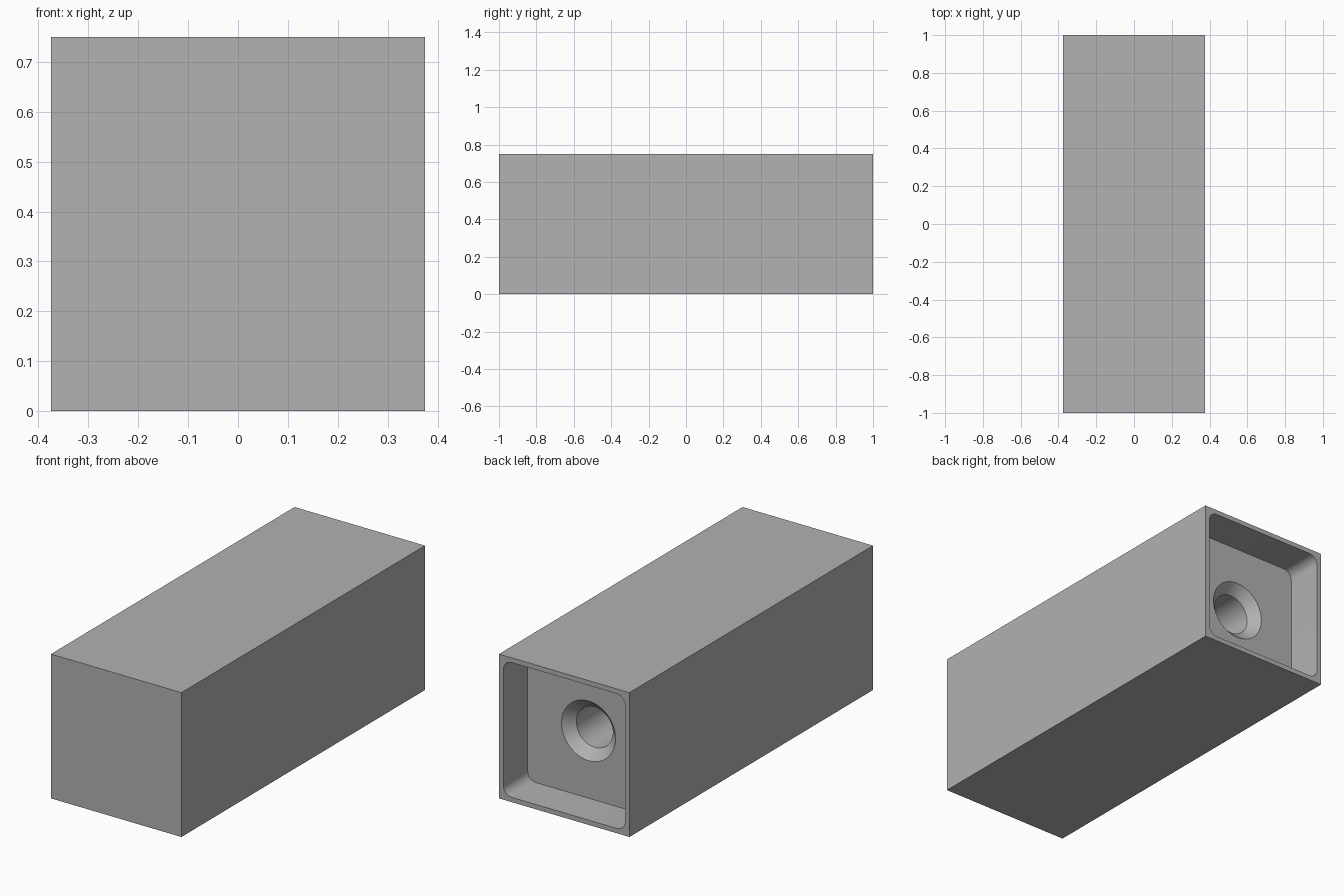
import bpy, bmesh, math
from mathutils import Vector, Matrix

cube = bpy.data.objects.get("Cube")
if cube:
    bpy.data.objects.remove(cube, do_unlink=True)

WIDTH, LENGTH = 0.75, 2.0
WALL, POCKET_DEPTH, CORNER = 0.025, 0.2, 0.05
FLOOR = LENGTH / 2 - POCKET_DEPTH
MID = WIDTH / 2

grey = bpy.data.materials.new("plain grey")
grey.use_nodes = True
grey.diffuse_color = (0.445, 0.445, 0.445, 1)
grey.node_tree.nodes["Principled BSDF"].inputs["Base Color"].default_value = grey.diffuse_color


def make_object(name, bm):
    bmesh.ops.recalc_face_normals(bm, faces=bm.faces)
    mesh = bpy.data.meshes.new(name)
    bm.to_mesh(mesh)
    bm.free()
    mesh.materials.append(grey)
    obj = bpy.data.objects.new(name, mesh)
    bpy.context.collection.objects.link(obj)
    return obj


def box(size, centre):
    bm = bmesh.new()
    bmesh.ops.create_cube(bm, size=1, matrix=Matrix.Translation(centre) @ Matrix.Diagonal((*size, 1)))
    return bm


# Solid square block
block = make_object("block", box((WIDTH, LENGTH, WIDTH), (0, 0, MID)))

# Rounded pocket in the back end
side = WIDTH - 2 * WALL
bm = box((side, 2 * POCKET_DEPTH, side), (0, LENGTH / 2, MID))
long_edges = [e for e in bm.edges if abs((e.verts[0].co - e.verts[1].co).y) > 0.1]
bmesh.ops.bevel(bm, geom=long_edges, offset=CORNER, segments=8, profile=0.5, affect='EDGES')
pocket_cutter = make_object("pocket_cutter", bm)

# Countersunk blind hole, turned around the long axis
profile = [(0, FLOOR + 0.1), (0.155, FLOOR + 0.1), (0.155, FLOOR),
           (0.105, FLOOR - 0.05), (0.105, FLOOR - 1.0), (0, FLOOR - 1.0)]
bm = bmesh.new()
verts = [bm.verts.new((r, y, MID)) for r, y in profile]
edges = [bm.edges.new(pair) for pair in zip(verts, verts[1:])]
bmesh.ops.spin(bm, geom=verts + edges, cent=(0, 0, MID), axis=(0, 1, 0),
               angle=math.tau, steps=64, use_merge=True)
bmesh.ops.remove_doubles(bm, verts=bm.verts, dist=0.0001)
hole_cutter = make_object("hole_cutter", bm)

# Cut the block, then drop the cutters
bpy.context.view_layer.objects.active = block
for cutter in (pocket_cutter, hole_cutter):
    cutter.hide_render = True
    cut = block.modifiers.new(cutter.name, 'BOOLEAN')
    cut.operation, cut.solver, cut.object = 'DIFFERENCE', 'EXACT', cutter
    bpy.ops.object.modifier_apply(modifier=cut.name)
    bpy.data.objects.remove(cutter, do_unlink=True)

bpy.ops.object.select_all(action='DESELECT')
block.select_set(True)
bpy.ops.object.shade_smooth_by_angle(angle=math.radians(30))
